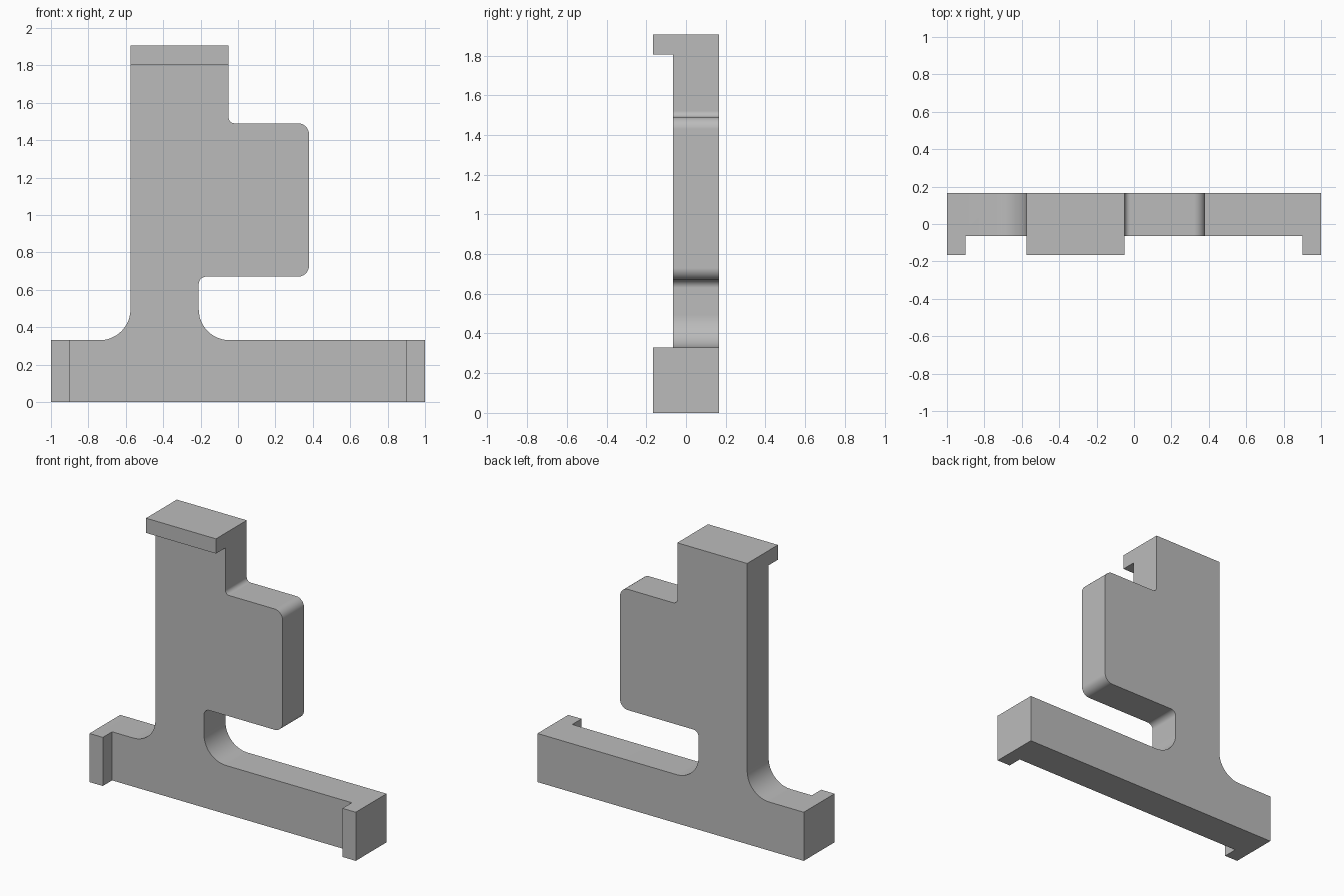
import bpy
import bmesh
import math
from mathutils import Vector

if "Cube" in bpy.data.objects:
    bpy.data.objects.remove(bpy.data.objects["Cube"], do_unlink=True)

FRONT, BACK, WEB = -0.165, 0.165, -0.065
BASE_TOP, TOP = 0.33, 1.905
LIP = 0.1

# Single grey material
grey = bpy.data.materials.new("plain_grey")
grey.use_nodes = True
colour = (0.5, 0.5, 0.5, 1)
grey.diffuse_color = colour
grey.node_tree.nodes["Principled BSDF"].inputs["Base Color"].default_value = colour


def rounded(corners, steps=12):
    """Outline with each (x, z, radius) right-angle corner replaced by an arc."""
    out = []
    for i, (x, z, r) in enumerate(corners):
        p = Vector((x, z))
        if not r:
            out.append(p)
            continue
        a = (Vector(corners[i - 1][:2]) - p).normalized() * r
        b = (Vector(corners[(i + 1) % len(corners)][:2]) - p).normalized() * r
        for k in range(steps + 1):
            t = math.pi / 2 * k / steps
            out.append(p + a * (1 - math.sin(t)) + b * (1 - math.cos(t)))
    return out


def extrude_outline(name, points, y0, y1):
    """Solid made by extruding an x-z outline along y."""
    bm = bmesh.new()
    face = bm.faces.new([bm.verts.new((p.x, y0, p.y)) for p in points])
    ext = bmesh.ops.extrude_face_region(bm, geom=[face])
    verts = [v for v in ext["geom"] if isinstance(v, bmesh.types.BMVert)]
    bmesh.ops.translate(bm, verts=verts, vec=(0, y1 - y0, 0))
    bmesh.ops.recalc_face_normals(bm, faces=bm.faces)
    mesh = bpy.data.meshes.new(name)
    bm.to_mesh(mesh)
    bm.free()
    mesh.materials.append(grey)
    obj = bpy.data.objects.new(name, mesh)
    bpy.context.collection.objects.link(obj)
    return obj


# Full silhouette: base bar, upright post and side block
outline = rounded([
    (-1, 0, 0), (1, 0, 0), (1, BASE_TOP, 0),
    (-0.21, BASE_TOP, 0.165), (-0.21, 0.67, 0.04),
    (0.38, 0.67, 0.06), (0.38, 1.49, 0.06),
    (-0.05, 1.49, 0.03), (-0.05, TOP, 0),
    (-0.575, TOP, 0), (-0.575, BASE_TOP, 0.165), (-1, BASE_TOP, 0),
])
bracket = extrude_outline("bracket", outline, FRONT, BACK)

# Front recess, leaving lips at both base ends and at the post top
side = 1 - LIP
recess = [Vector(p) for p in ((-side, -0.2), (side, -0.2), (side, TOP - LIP), (-side, TOP - LIP))]
cutter = extrude_outline("recess_cutter", recess, FRONT - 0.2, WEB)
cutter.hide_render = True

cut = bracket.modifiers.new("recess", "BOOLEAN")
cut.operation = "DIFFERENCE"
cut.solver = "EXACT"
cut.object = cutter
bpy.ops.object.select_all(action="DESELECT")
bracket.select_set(True)
bpy.context.view_layer.objects.active = bracket
bpy.ops.object.modifier_apply(modifier=cut.name)
bpy.data.objects.remove(cutter, do_unlink=True)

# Smooth fillets, crisp edges and flat faces
bpy.ops.object.shade_smooth_by_angle(angle=math.radians(30))
weighted = bracket.modifiers.new("flat_faces", "WEIGHTED_NORMAL")
weighted.keep_sharp = True
